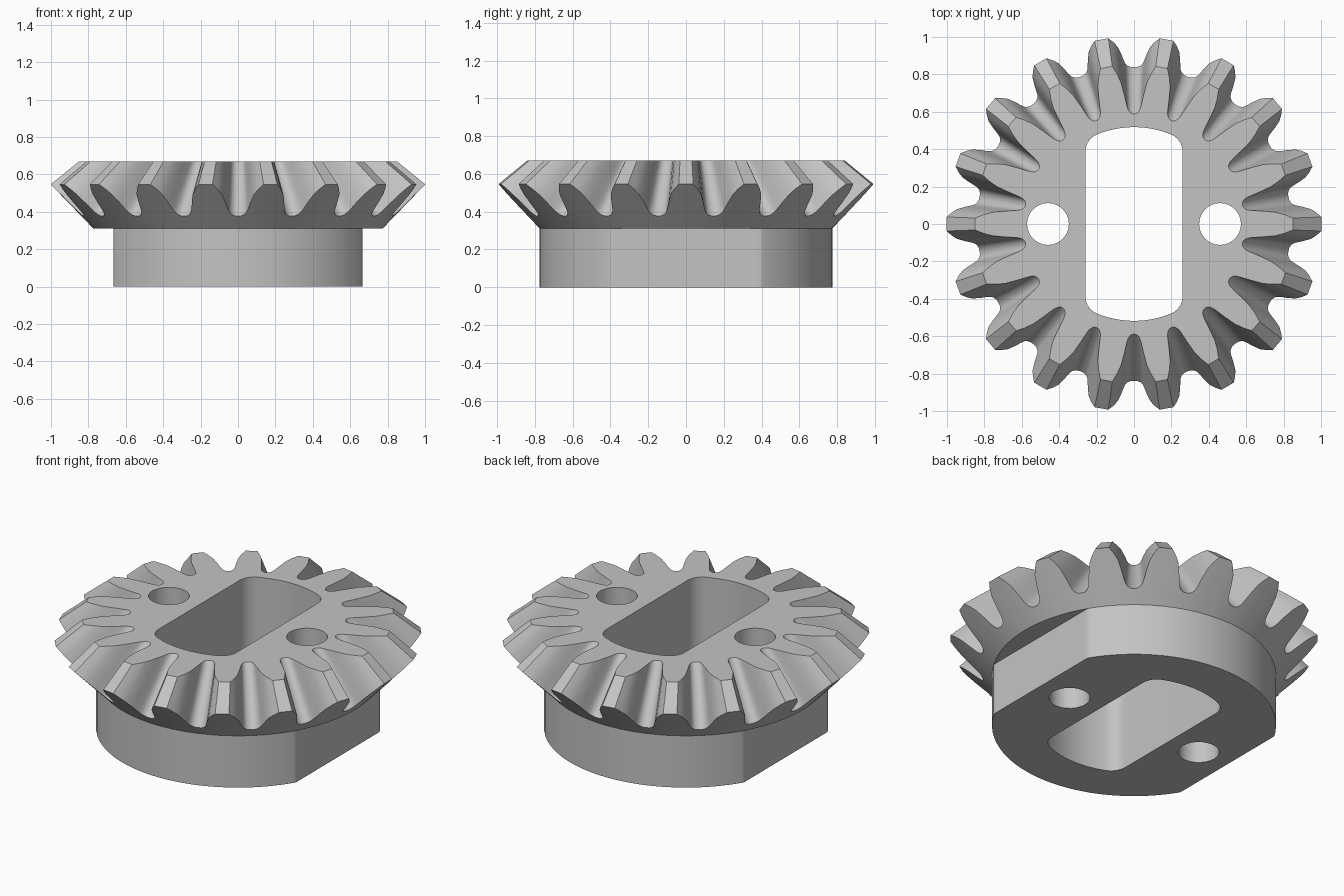
import bpy, bmesh
from math import sin, cos, radians, degrees, atan2, sqrt, pi

cube = bpy.data.objects.get("Cube")
if cube:
    bpy.data.objects.remove(cube)

TEETH = 18
TOP, COLLAR, APEX = 0.67, 0.312, 1.36   # top face, underside of teeth, cone apex
HUB_R, HUB_FLAT = 0.775, 0.665          # hub radius and half distance between flats

# Half of a tooth gap on the back cone: (degrees from gap centre, radius)
half_gap = [(1.3, 0.84), (2.3, 0.847), (3.0, 0.857), (3.5, 0.873), (4.2, 0.907),
            (5.2, 0.95), (6.4, 0.977), (7.85, 1.002)]
gap = [(-a, r) for a, r in reversed(half_gap)] + [(0, 0.838)] + half_gap


def polar(r, a, z):
    return (r * cos(a), r * sin(a), z)


def back_cone(r):
    return COLLAR + (r - HUB_R) * 1.035


def towards_apex(p):
    """Slide a point along its line to the cone apex until it meets the top."""
    s = (APEX - TOP) / (APEX - p[2])
    return (p[0] * s, p[1] * s, TOP)


def skin(bm, rings):
    """Join successive closed rings of points with quads."""
    loops = [[bm.verts.new(p) for p in ring] for ring in rings]
    n = len(loops[0])
    for a, b in zip(loops, loops[1:]):
        for i in range(n):
            j = (i + 1) % n
            bm.faces.new((a[i], a[j], b[j], b[i]))


def slot_outline(half_width=0.26, radius=0.518, fillet=0.1):
    """Round-ended slot with filleted corners."""
    cx = half_width - fillet
    cy = sqrt((radius - fillet) ** 2 - cx ** 2)
    turn = atan2(cy, cx)
    pts = [(cx + fillet * cos(turn * i / 8), cy + fillet * sin(turn * i / 8))
           for i in range(9)]
    pts += [(radius * cos(turn + (pi / 2 - turn) * i / 6),
             radius * sin(turn + (pi / 2 - turn) * i / 6)) for i in range(1, 7)]
    pts += [(-x, y) for x, y in reversed(pts[:-1])]
    return pts + [(-x, -y) for x, y in pts]


bm = bmesh.new()

# Teeth, back cone, collar underside and flat-sided hub
teeth, collar = [], []
for t in range(TEETH):
    for a, r in gap:
        ang = radians(a + (t + 0.5) * 360 / TEETH)
        teeth.append(polar(r, ang, back_cone(r)))
        collar.append(polar(HUB_R, ang, COLLAR))
hub_top = [(max(-HUB_FLAT, min(HUB_FLAT, x)), y, z) for x, y, z in collar]
hub_base = [(x, y, 0) for x, y, z in hub_top]
skin(bm, [[towards_apex(p) for p in teeth], teeth, collar, hub_top, hub_base])

# Walls of the slot and the two pin holes
holes = [slot_outline()]
for side in (-1, 1):
    holes.append([(side * 0.46 + 0.112 * cos(i * pi / 12), 0.112 * sin(i * pi / 12))
                  for i in range(24)])
for outline in holes:
    skin(bm, [[(x, y, z) for x, y in outline] for z in (TOP, 0)])

bmesh.ops.remove_doubles(bm, verts=bm.verts, dist=0.0002)

# Flat top and base, leaving the holes open
for height, up in ((TOP, 1), (0, -1)):
    rim = [e for e in bm.edges if e.is_boundary
           and all(abs(v.co.z - height) < 0.001 for v in e.verts)]
    bmesh.ops.triangle_fill(bm, edges=rim, use_beauty=True, normal=(0, 0, up))
bmesh.ops.recalc_face_normals(bm, faces=bm.faces)

mesh = bpy.data.meshes.new("bevel_gear")
bm.to_mesh(mesh)
bm.free()
gear = bpy.data.objects.new("bevel_gear", mesh)
bpy.context.collection.objects.link(gear)

# Plain grey material
grey = bpy.data.materials.new("light_grey")
grey.use_nodes = True
colour = (0.55, 0.55, 0.55, 1)
grey.diffuse_color = colour
grey.node_tree.nodes["Principled BSDF"].inputs["Base Color"].default_value = colour
mesh.materials.append(grey)

bpy.ops.object.select_all(action='DESELECT')
gear.select_set(True)
bpy.context.view_layer.objects.active = gear
bpy.ops.object.shade_smooth_by_angle(angle=radians(30))
